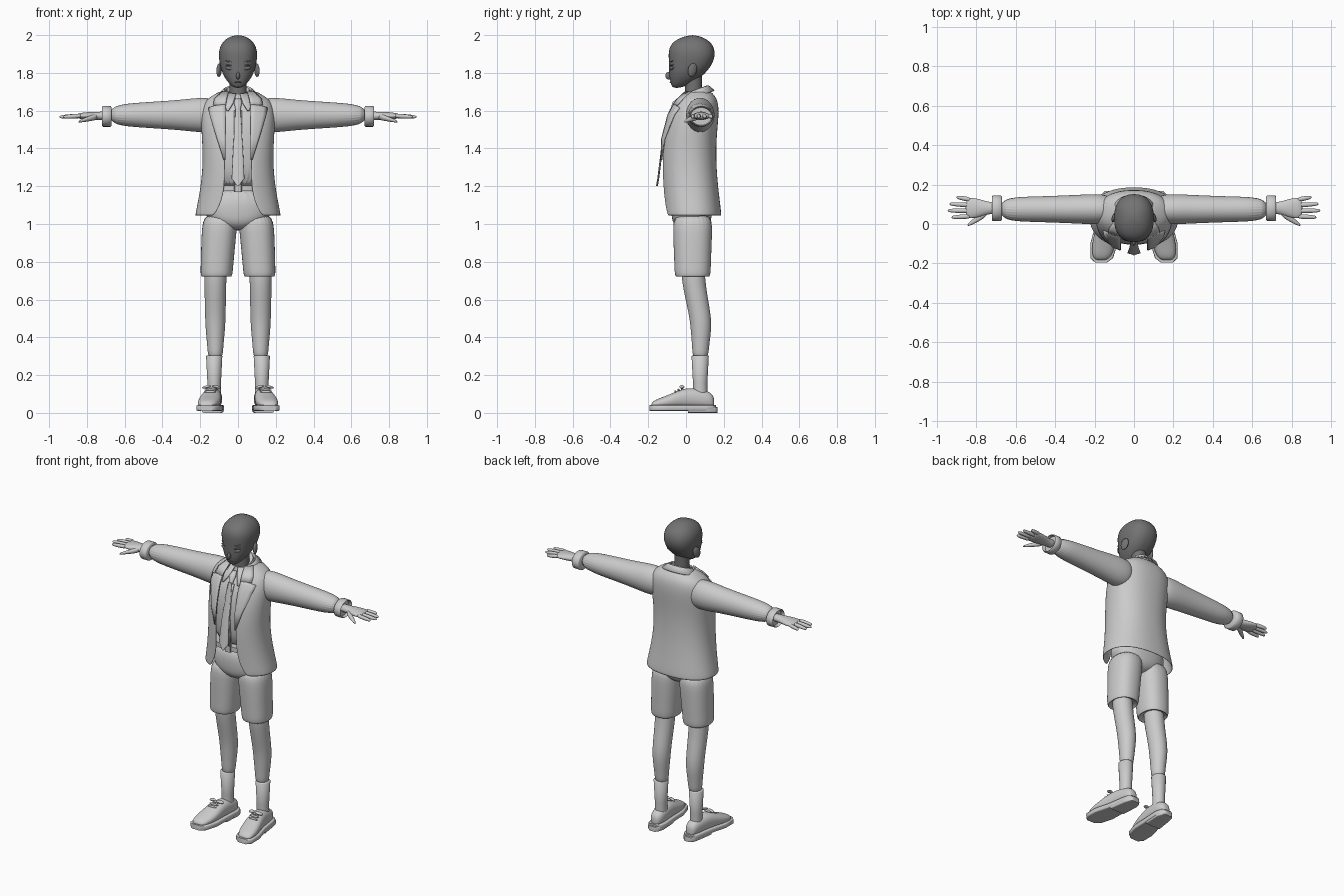
import bpy, bmesh, math
from mathutils import Matrix, Vector, Euler

if "Cube" in bpy.data.objects:
    bpy.data.objects.remove(bpy.data.objects["Cube"], do_unlink=True)


def material(name, value):
    mat = bpy.data.materials.new(name)
    mat.use_nodes = True
    colour = (value, value, value, 1)
    mat.diffuse_color = colour
    mat.node_tree.nodes["Principled BSDF"].inputs["Base Color"].default_value = colour
    return mat


LIGHT = material("light_grey", .6)
DARK = material("dark_grey", .17)
SQUARENESS = 2.3  # superellipse power of the body sections


def finish(name, bm, mat, mirror=False, smooth=False, solid=0):
    """Turn a bmesh into a shaded object with its modifiers."""
    bmesh.ops.recalc_face_normals(bm, faces=bm.faces)
    mesh = bpy.data.meshes.new(name)
    bm.to_mesh(mesh)
    bm.free()
    mesh.materials.append(mat)
    obj = bpy.data.objects.new(name, mesh)
    bpy.context.collection.objects.link(obj)
    bpy.ops.object.select_all(action="DESELECT")
    obj.select_set(True)
    bpy.context.view_layer.objects.active = obj
    bpy.ops.object.shade_smooth_by_angle(angle=math.radians(55))
    if mirror:
        obj.modifiers.new("Mirror", "MIRROR").use_mirror_merge = False
    if solid:
        thickness = obj.modifiers.new("Solidify", "SOLIDIFY")
        thickness.thickness = solid
        thickness.offset = 0
    if smooth:
        subdivision = obj.modifiers.new("Subdivision", "SUBSURF")
        subdivision.levels = subdivision.render_levels = 2


def ring(axis, centre, a, b, power=2, count=24, gap=0, tilt=0):
    """Superellipse section across an axis, optionally open at the front."""
    start = math.asin(min(1, gap / a) ** (power / 2))
    points = []
    for i in range(count + 1 if gap else count):
        angle = start + 2 * (math.pi - start) * i / count
        u, v = [math.copysign(abs(f) ** (2 / power), f)
                for f in (math.sin(angle), math.cos(angle))]
        u, v = a * u, -b * v
        offset = {"x": (0, u, v), "y": (u, 0, v), "z": (u, v, tilt * v)}[axis]
        points.append(Vector(centre) + Vector(offset))
    return points


def loft(name, rings, mat=LIGHT, closed=True, **options):
    """Skin a row of sections; closed ones get end caps."""
    bm = bmesh.new()
    loops = [[bm.verts.new(point) for point in section] for section in rings]
    count = len(loops[0])
    for low, high in zip(loops, loops[1:]):
        for i in range(count if closed else count - 1):
            j = (i + 1) % count
            bm.faces.new((low[i], low[j], high[j], high[i]))
    if closed:
        bm.faces.new(loops[0])
        bm.faces.new(loops[-1])
    finish(name, bm, mat, **options)


def limb(name, axis, rows, mat=LIGHT, power=2, count=24, **options):
    """Loft from rows of centre x, y, z and two radii."""
    rings = [ring(axis, row[:3], row[3], row[4], power, count) for row in rows]
    loft(name, rings, mat, **options)


def body_ring(row, gap=0):
    """Section from height, half width, front and back."""
    z, half, front, back = row
    centre = (0, (front + back) / 2, z)
    return ring("z", centre, half, (back - front) / 2, SQUARENESS, 40, gap)


def front_depth(rows, x, z):
    """Depth of the front of a lofted body at x, z."""
    z = min(max(z, rows[0][0]), rows[-1][0])
    for low, high in zip(rows, rows[1:]):
        if low[0] <= z <= high[0]:
            mix = (z - low[0]) / (high[0] - low[0])
            half, front, back = [p + (q - p) * mix for p, q in zip(low[1:], high[1:])]
            bulge = max(0, 1 - abs(x / half) ** SQUARENESS) ** (1 / SQUARENESS)
            return (front + back) / 2 - (back - front) / 2 * bulge


def plate(name, body, rows, lift):
    """Mirrored strip lying on a body; rows of height, inner x, outer x."""
    strips = []
    for z, inner, outer in rows:
        xs = [inner + (outer - inner) * i / 4 for i in range(5)]
        strips.append([Vector((x, front_depth(body, x, z) - lift, z)) for x in xs])
    loft(name, strips, closed=False, mirror=True, solid=.008)


def blob(name, location, size, rotation=(0, 0, 0), mat=LIGHT):
    """Mirrored ellipsoid."""
    bm = bmesh.new()
    matrix = Matrix.LocRotScale(Vector(location), Euler(rotation), Vector(size))
    bmesh.ops.create_uvsphere(bm, u_segments=20, v_segments=12, radius=1, matrix=matrix)
    finish(name, bm, mat, mirror=location[0] != 0)


# Head, neck and face
head = [(1.72, .02, -.07, -.03), (1.74, .045, -.08, .02), (1.79, .083, -.09, .1),
        (1.86, .1, -.09, .15), (1.92, .104, -.095, .155), (1.97, .08, -.07, .13),
        (2, .03, .01, .06)]
loft("head", [body_ring(row) for row in head], DARK, smooth=True)
limb("neck", "z", [(0, .04, z, .045, .045) for z in (1.64, 1.8)], DARK)
blob("nose", (0, -.09, 1.785), (.01, .02, .02), (-.4, 0, 0), DARK)
blob("lips", (0, -.08, 1.75), (.02, .007, .004), mat=DARK)
blob("ears", (.1, .034, 1.815), (.012, .025, .037), (-.25, 0, .35), DARK)
for feature, z, height in (("eyes", 1.825, .01), ("eyelids", 1.84, .004), ("eyebrows", 1.86, .003)):
    blob(feature, (.045, -.076, z), (.024, .008, height), (0, -.15, .3), DARK)

# Shirt with placket and collar
shirt = [(1.17, .155, -.095, .12), (1.4, .16, -.11, .13), (1.52, .165, -.095, .14),
         (1.6, .15, -.065, .14), (1.65, .1, -.02, .12), (1.69, .06, 0, .1)]
loft("shirt", [body_ring(row) for row in shirt], smooth=True)
plate("shirt_placket", shirt, [(row[0], 0, .02) for row in shirt[:4]], .003)
loft("shirt_collar", [ring("z", (0, .05, z), radius, radius, tilt=.4)
                      for z, radius in ((1.66, .075), (1.71, .06), (1.7, .05))])
plate("shirt_collar_flaps", shirt,
      [(1.6, .05, .06), (1.64, .025, .073), (1.69, .01, .06)], .016)

# Tie: knot and hanging blade
limb("tie_knot", "z", [(0, -.035, 1.665, .014, .012), (0, -.055, 1.645, .022, .016),
                       (0, -.075, 1.6, .012, .01)])
limb("tie_blade", "z", [(0, y, z, half, .005) for z, y, half in
                        ((1.61, -.08, .012), (1.4, -.127, .026), (1.24, -.147, .034),
                         (1.2, -.154, .003))])

# Jacket open at the front, flaring apart towards the hem
jacket = [(1.04, .225, -.115, .185), (1.15, .2, -.12, .17), (1.3, .18, -.13, .155),
          (1.45, .185, -.125, .155), (1.58, .195, -.09, .17), (1.65, .175, -.05, .165),
          (1.68, .125, -.02, .145), (1.7, .09, 0, .125)]
loft("jacket", [body_ring(row, .07 + max(0, 1.15 - row[0]) / 2) for row in jacket],
     closed=False, solid=.01, smooth=True)
plate("lapels", jacket, [(z, .067, outer) for z, outer in
                         ((1.34, .075), (1.45, .11), (1.58, .15), (1.615, .155), (1.63, .1))], .009)
plate("collar_fronts", jacket, [(1.63, .065, .13), (1.66, .06, .125), (1.7, .05, .087)], .011)
loft("jacket_collar", [ring("z", (0, .06, z), radius, radius * .8, gap=.045, tilt=.35)
                       for z, radius in ((1.675, .11), (1.71, .075), (1.7, .068))],
     closed=False, solid=.008)

# Sleeves with cuffs
limb("sleeves", "x", [(x, .075, 1.577, depth, height) for x, depth, height in
                      ((.1, .065, .08), (.18, .08, .097), (.3, .072, .08), (.5, .065, .068),
                       (.69, .06, .053))], mirror=True, smooth=True)
limb("cuffs", "x", [(x, .08, 1.57, radius, radius * .85) for x, radius in
                    ((.67, .058), (.675, .065), (.715, .065), (.72, .06), (.7, .055))], mirror=True)

# Hands: palms, four fanned fingers and thumbs
limb("palms", "x", [(x, .081, 1.572, width, thick) for x, width, thick in
                    ((.68, .03, .025), (.73, .028, .022), (.78, .045, .022), (.82, .053, .018),
                     (.855, .052, .013))], mirror=True, smooth=True)
for i, (finger, tip) in enumerate((("index", .925), ("middle", .945), ("ring", .935), ("little", .9))):
    root, end = .039 + .028 * i, .034 + .034 * i
    limb(finger + "_fingers", "x",
         [(.825 + (tip - .825) * f, root + (end - root) * f, 1.573 - .006 * f, radius, radius)
          for f, radius in ((0, .013), (.6, .012), (.95, .009), (1, .003))],
         count=12, mirror=True, smooth=True)
limb("thumbs", "x", [(.74, .065, 1.57, .02, .018), (.78, .035, 1.56, .02, .016),
                     (.835, 0, 1.545, .011, .008), (.845, -.006, 1.54, .003, .003)],
     count=12, mirror=True, smooth=True)

# Shorts and belt
limb("shorts_hips", "z", [(0, .03, z, half, depth) for z, half, depth in
                          ((.965, .04, .06), (1, .13, .1), (1.05, .19, .11), (1.2, .155, .11))],
     power=SQUARENESS, smooth=True)
limb("shorts_legs", "z", [(x, .035, z, radius, radius * 1.12) for x, z, radius in
                          ((.09, 1.06, .09), (.1, .97, .094), (.11, .8, .087), (.114, .735, .086),
                           (.114, .715, .078), (.114, .74, .07))],
     power=SQUARENESS, mirror=True, smooth=True)
limb("belt", "z", [(0, .013, z, .16, .112) for z in (1.175, 1.205)], power=SQUARENESS, count=40)
limb("belt_buckle", "z", [(0, -.1, z, .018, .008) for z in (1.17, 1.21)], power=8)

# Legs and socks
limb("legs", "z", [(.12, y, z, radius, radius * 1.06) for z, y, radius in
                   ((.8, .035, .062), (.68, .04, .058), (.52, .075, .055), (.44, .08, .052),
                    (.35, .077, .042), (.28, .076, .039))], mirror=True, smooth=True)
limb("socks", "z", [(.126, .075, z, radius, radius * 1.06) for z, radius in
                    ((.08, .037), (.16, .036), (.3, .043), (.305, .038))], mirror=True)

# Shoes: depth, half width and top, with toes turned outwards
shoe = [(x, y, half, top) for y, half, top in
        ((-.185, .025, .05), (-.165, .05, .07), (-.09, .062, .095), (0, .05, .14),
         (.1, .045, .12), (.135, .035, .105), (.15, .018, .08))
        for x in [max(.126, .137 - .16 * y)]]
limb("shoe_uppers", "y", [(x, y, top / 2 + .012, half, top / 2 - .012) for x, y, half, top in shoe],
     power=SQUARENESS, mirror=True, smooth=True)
limb("shoe_soles", "y", [(x, y * 1.05, .026, half + .007, .016) for x, y, half, top in shoe],
     power=7, mirror=True)
limb("shoe_heels", "y", [(x, y * 1.05 + .01, .016, half + .004, .016)
                         for x, y, half, top in shoe if y >= 0], power=7, mirror=True)

# Shoelaces with bows
for label, side in (("inner", -1), ("outer", 1)):
    blob(label + "_bow_loops", (.14 + side * .026, -.022, .138), (.025, .012, .007),
         (.3, side * .2, side * .3))
for i, label in enumerate(("upper", "middle", "lower")):
    blob(label + "_laces", (.142 + .003 * i, -.022 - .017 * i, .13 - .009 * i), (.032, .006, .007))
